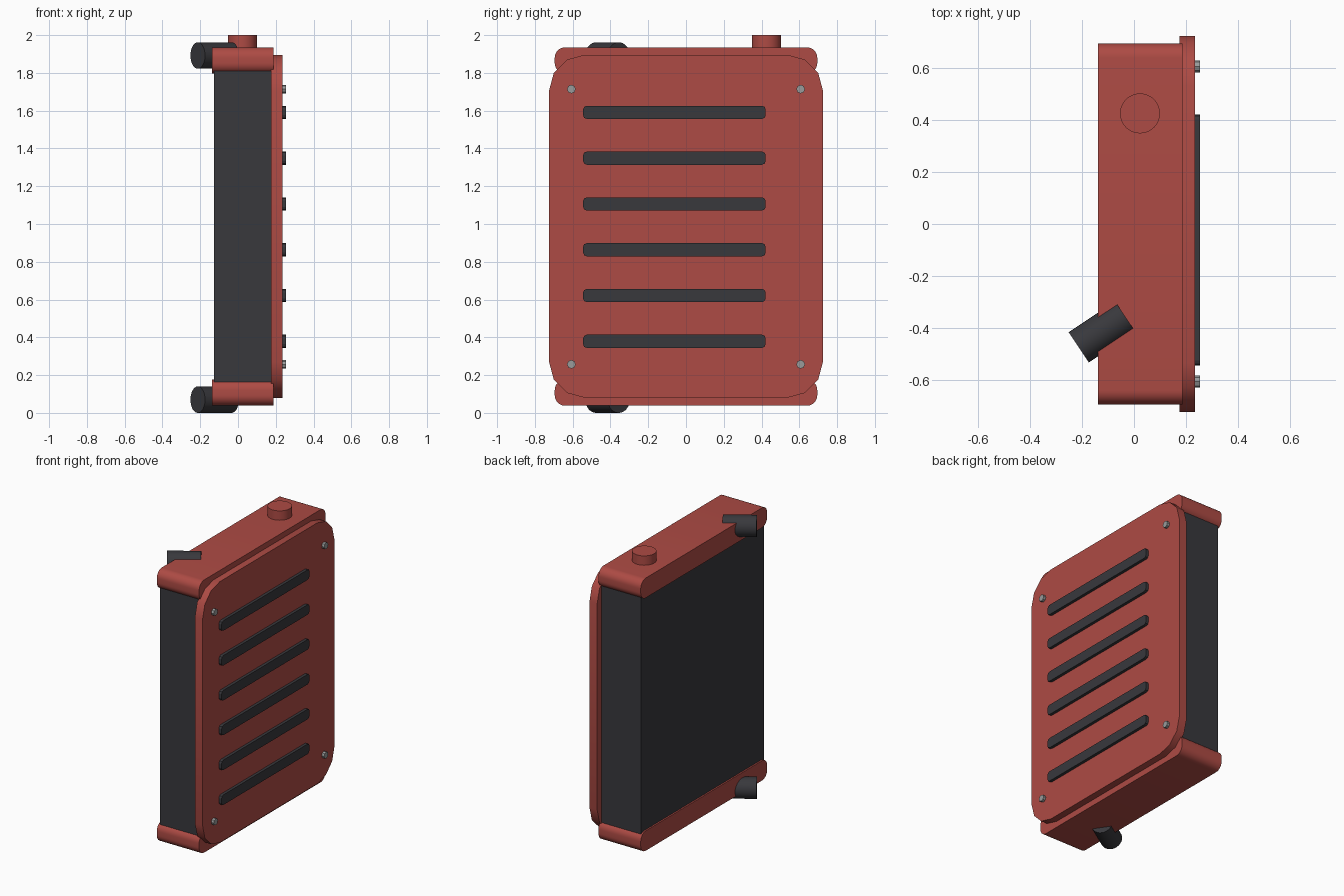
import bpy, math
from mathutils import Vector

if "Cube" in bpy.data.objects:
    bpy.data.objects.remove(bpy.data.objects["Cube"])


def material(name, rgb):
    m = bpy.data.materials.new(name)
    m.diffuse_color = (*rgb, 1)
    m.use_nodes = True
    m.node_tree.nodes["Principled BSDF"].inputs["Base Color"].default_value = m.diffuse_color
    return m


RED = material("red paint", (0.42, 0.07, 0.058))
DARK = material("dark grey", (0.04, 0.04, 0.046))
STEEL = material("steel", (0.32, 0.33, 0.33))


def finish(ob, name, mat, smooth=None):
    ob.name = name
    ob.data.materials.append(mat)
    if smooth:
        bpy.ops.object.select_all(action='DESELECT')
        ob.select_set(True)
        bpy.context.view_layer.objects.active = ob
        bpy.ops.object.shade_smooth_by_angle(angle=math.radians(smooth))
    return ob


def slab(name, x, y, z, r, segs, mat, smooth=None):
    """Rounded rectangle in the YZ plane, extruded along X."""
    prof = []
    corners = [(y[1] - r, z[1] - r), (y[0] + r, z[1] - r),
               (y[0] + r, z[0] + r), (y[1] - r, z[0] + r)]
    for q, (cy, cz) in enumerate(corners):
        for i in range(segs + 1 if r else 1):
            a = math.pi / 2 * (q + (i / segs if r else 0))
            prof.append((cy + r * math.cos(a), cz + r * math.sin(a)))
    n = len(prof)
    verts = [(px, py, pz) for px in x for py, pz in prof]
    faces = [tuple(range(n - 1, -1, -1)), tuple(range(n, 2 * n))]
    faces += [(i, (i + 1) % n, n + (i + 1) % n, n + i) for i in range(n)]
    me = bpy.data.meshes.new(name)
    me.from_pydata(verts, [], faces)
    ob = bpy.data.objects.new(name, me)
    bpy.context.collection.objects.link(ob)
    return finish(ob, name, mat, smooth)


def rod(name, a, b, r, sides, mat, smooth=None):
    """Cylinder between two points."""
    a, b = Vector(a), Vector(b)
    d = b - a
    bpy.ops.mesh.primitive_cylinder_add(
        vertices=sides, radius=r, depth=d.length, location=(a + b) / 2,
        rotation=d.to_track_quat('Z', 'Y').to_euler())
    return finish(bpy.context.object, name, mat, smooth)


# Cooling core
slab("core", (-0.127, 0.178), (-0.675, 0.675), (0.12, 1.85), 0, 1, DARK)

# End tanks, each with an angled hose pipe
for side, z0, pipe_z in (("top", 1.797, 1.892), ("bottom", 0.038, 0.07)):
    slab(side + "_tank", (-0.138, 0.187), (-0.695, 0.695),
         (z0, z0 + 0.138), 0.055, 8, RED, 40)
    rod(side + "_pipe", (-0.213, -0.475, pipe_z), (-0.034, -0.356, pipe_z),
        0.07, 32, DARK, 40)

# Filler cap
rod("filler_cap", (0.023, 0.426, 1.90), (0.023, 0.426, 2.0), 0.077, 32, RED, 40)

# Front cover plate with coarse rounded corners
slab("cover_plate", (0.176, 0.235), (-0.725, 0.725), (0.08, 1.896),
     0.19, 3, RED, 40)

# Raised louvre bars
for i in range(6):
    z = 0.379 + i * 0.2424
    slab(f"louvre_{i + 1}", (0.21, 0.255), (-0.545, 0.422),
         (z - 0.035, z + 0.035), 0.02, 2, DARK)

# Corner bolts
for y in (-0.607, 0.607):
    for z in (0.257, 1.714):
        rod("bolt", (0.21, y, z), (0.254, y, z), 0.023, 8, STEEL)
